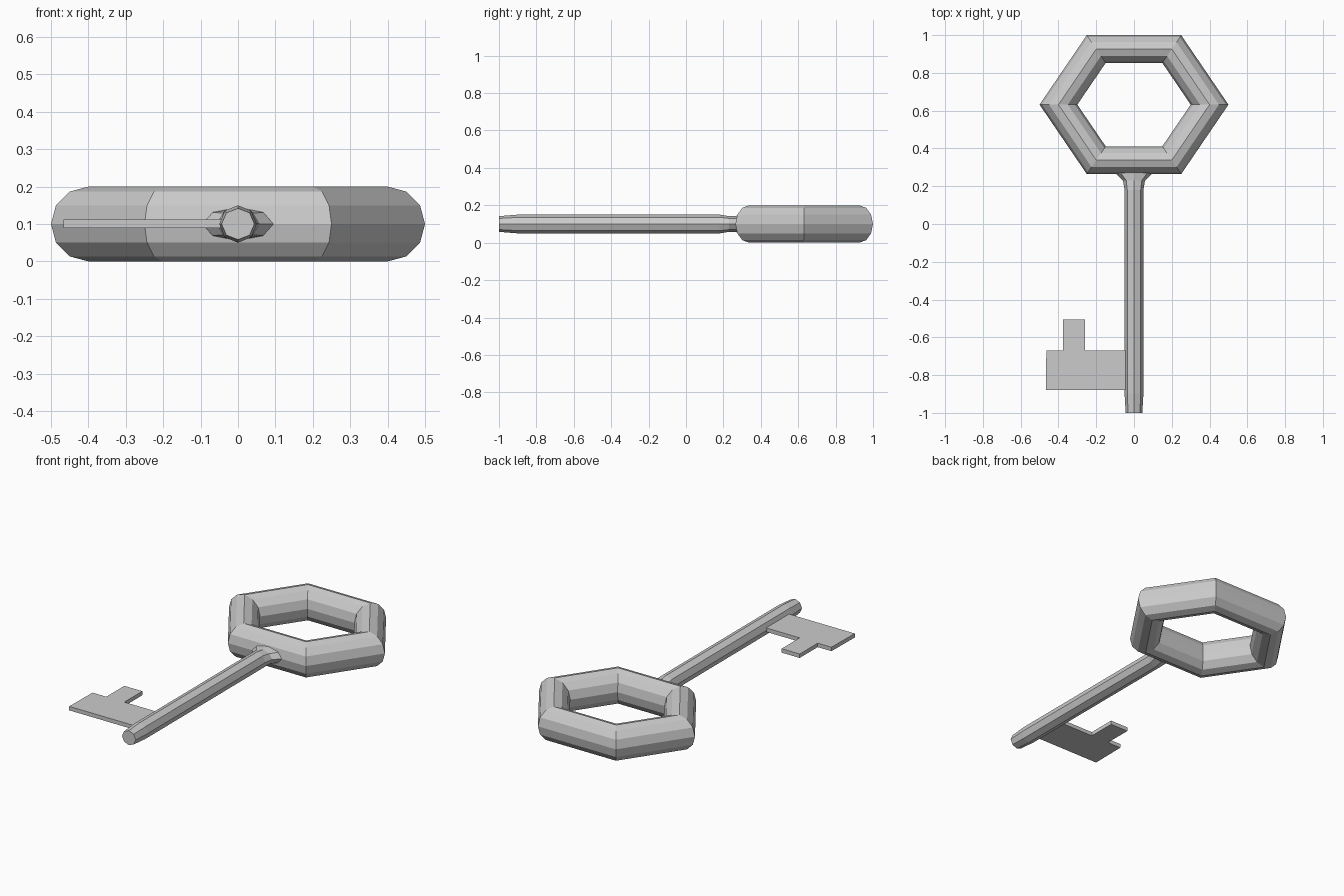
import bpy, bmesh
from math import cos, sin, pi

if "Cube" in bpy.data.objects:
    bpy.data.objects.remove(bpy.data.objects["Cube"])


def make_object(name, bm):
    bmesh.ops.recalc_face_normals(bm, faces=bm.faces[:])
    mesh = bpy.data.meshes.new(name)
    bm.to_mesh(mesh)
    bm.free()
    obj = bpy.data.objects.new(name, mesh)
    bpy.context.collection.objects.link(obj)
    return obj


def bridge(bm, a, b):
    n = len(a)
    for i in range(n):
        j = (i + 1) % n
        bm.faces.new((a[i], a[j], b[j], b[i]))


# Hexagonal bow: six-segment torus with a 12-sided section, squashed along y
bpy.ops.mesh.primitive_torus_add(major_segments=6, minor_segments=12,
                                 major_radius=0.4, minor_radius=0.1)
bow = bpy.context.object
bow.name = "bow_ring"
bow.scale.y = 0.849
bow.location = (0, 0.632, 0.1)

# Octagonal shaft with a tapered tip and a collar flaring into the bow
stations = [  # y, half width, half height
    (-1.0, 0.044, 0.042), (-0.9, 0.05, 0.05), (0.18, 0.05, 0.05),
    (0.23, 0.058, 0.042), (0.265, 0.095, 0.043), (0.30, 0.10, 0.05)]
bm = bmesh.new()
rings = [[bm.verts.new((w * cos(k * pi / 4), y, 0.1 + h * sin(k * pi / 4)))
          for k in range(8)] for y, w, h in stations]
for a, b in zip(rings, rings[1:]):
    bridge(bm, a, b)
bm.faces.new(rings[0])
bm.faces.new(rings[-1])
make_object("shaft", bm)

# Flat bit with a single tooth pointing back towards the bow
outline = [(-0.03, -0.88), (-0.467, -0.88), (-0.464, -0.67), (-0.376, -0.67),
           (-0.376, -0.505), (-0.26, -0.505), (-0.26, -0.67), (-0.03, -0.67)]
bm = bmesh.new()
low, high = [[bm.verts.new((x, y, z)) for x, y in outline]
             for z in (0.089, 0.112)]
bridge(bm, low, high)
bm.faces.new(low)
bm.faces.new(high)
make_object("bit", bm)
